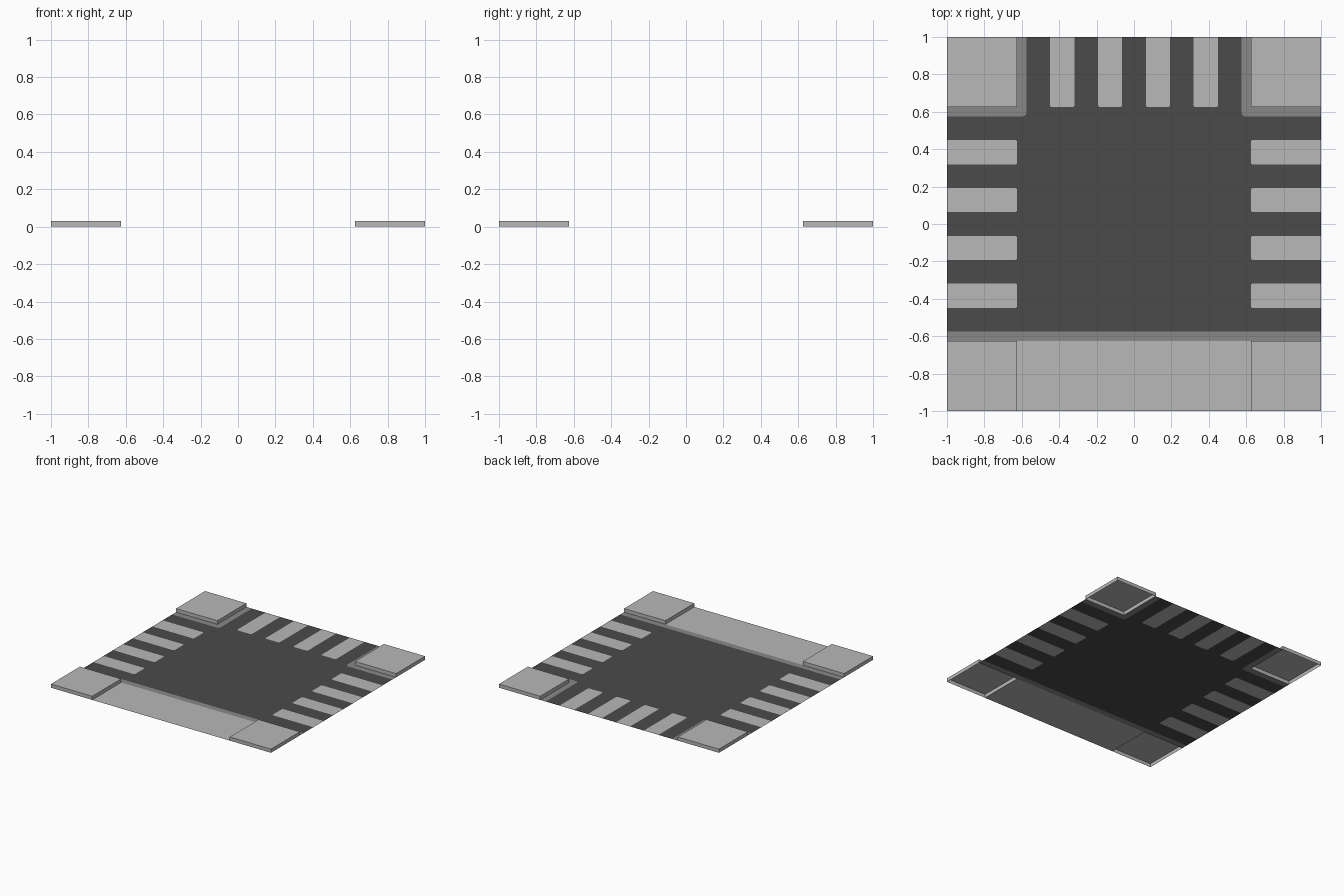
import bpy, bmesh, math

if "Cube" in bpy.data.objects:
    bpy.data.objects.remove(bpy.data.objects["Cube"])

HEIGHT = 0.03      # raised corner slabs
INNER = 0.625      # inner edge of slabs and stripes
KERB = 0.575       # road side of the kerb
STRIPES = [(-0.45, -0.317), (-0.192, -0.063), (0.063, 0.192), (0.317, 0.45)]


def material(name, v):
    m = bpy.data.materials.new(name)
    m.diffuse_color = (v, v, v, 1)
    m.use_nodes = True
    m.node_tree.nodes["Principled BSDF"].inputs["Base Color"].default_value = m.diffuse_color
    return m


PALE = material("pale grey", 0.48)
MID = material("mid grey", 0.25)
DARK = material("dark asphalt", 0.069)


def finish(name, bm, mat):
    me = bpy.data.meshes.new(name)
    bm.to_mesh(me)
    bm.free()
    me.materials.append(mat)
    ob = bpy.data.objects.new(name, me)
    bpy.context.collection.objects.link(ob)
    return ob


def flat(name, loops, mat):
    """Upward-facing flat polygons on z = 0."""
    bm = bmesh.new()
    for pts in loops:
        f = bm.faces.new([bm.verts.new((x, y, 0)) for x, y in pts])
        f.normal_update()
        if f.normal.z < 0:
            f.normal_flip()
    return finish(name, bm, mat)


def arc(cx, cy, r, a0, a1, n=4):
    angles = [math.radians(a0 + (a1 - a0) * i / n) for i in range(n + 1)]
    return [(cx + r * math.cos(a), cy + r * math.sin(a)) for a in angles]


def stripe(t0, t1, r=0.012):
    """Stripe outline as (along edge, outward), with rounded inner corners."""
    return ([(t0, 1)] + arc(t0 + r, INNER + r, r, 180, 270, 3)
            + arc(t1 - r, INNER + r, r, 270, 360, 3) + [(t1, 1)])


# Crossing stripes on three sides
sides = [lambda t, d: (d, t), lambda t, d: (-t, d), lambda t, d: (-d, -t)]
side_loops = [[[side(t, d) for t, d in stripe(*s)] for s in STRIPES] for side in sides]
flat("crossing_stripes", [loop for side in side_loops for loop in side], PALE)

# Road outline, notched around the stripes and kerb corners
R = 0.022
corner = [(1, KERB)] + arc(KERB + R, KERB + R, R, 270, 180) + [(KERB, 1)]
mirrored = [(-x, y) for x, y in corner]
chain = [[p for loop in side for p in loop] for side in side_loops]
flat("road", [[(-1, -KERB), (1, -KERB)] + chain[0] + corner + chain[1]
              + mirrored[::-1] + chain[2]], DARK)

# Kerbs: two at the back corners, one along the front
back = corner + [(INNER, 1), (INNER, INNER), (1, INNER)]
flat("kerbs", [back, [(-x, y) for x, y in back],
               [(-1, -INNER), (1, -INNER), (1, -KERB), (-1, -KERB)]], MID)

# Front pavement strip between the slabs
flat("pavement", [[(-INNER, -1), (INNER, -1), (INNER, -INNER), (-INNER, -INNER)]], PALE)

# Raised corner slabs, open underneath
for sx, xn in ((-1, "left"), (1, "right")):
    for sy, yn in ((-1, "front"), (1, "back")):
        bm = bmesh.new()
        bmesh.ops.create_cube(bm, size=1)
        w = 1 - INNER
        for v in bm.verts:
            v.co = (sx * (1 + INNER) / 2 + v.co.x * w,
                    sy * (1 + INNER) / 2 + v.co.y * w,
                    (v.co.z + 0.5) * HEIGHT)
        under = [f for f in bm.faces if all(v.co.z < 1e-6 for v in f.verts)]
        bmesh.ops.delete(bm, geom=under, context='FACES_ONLY')
        finish(f"corner_slab_{yn}_{xn}", bm, PALE)
